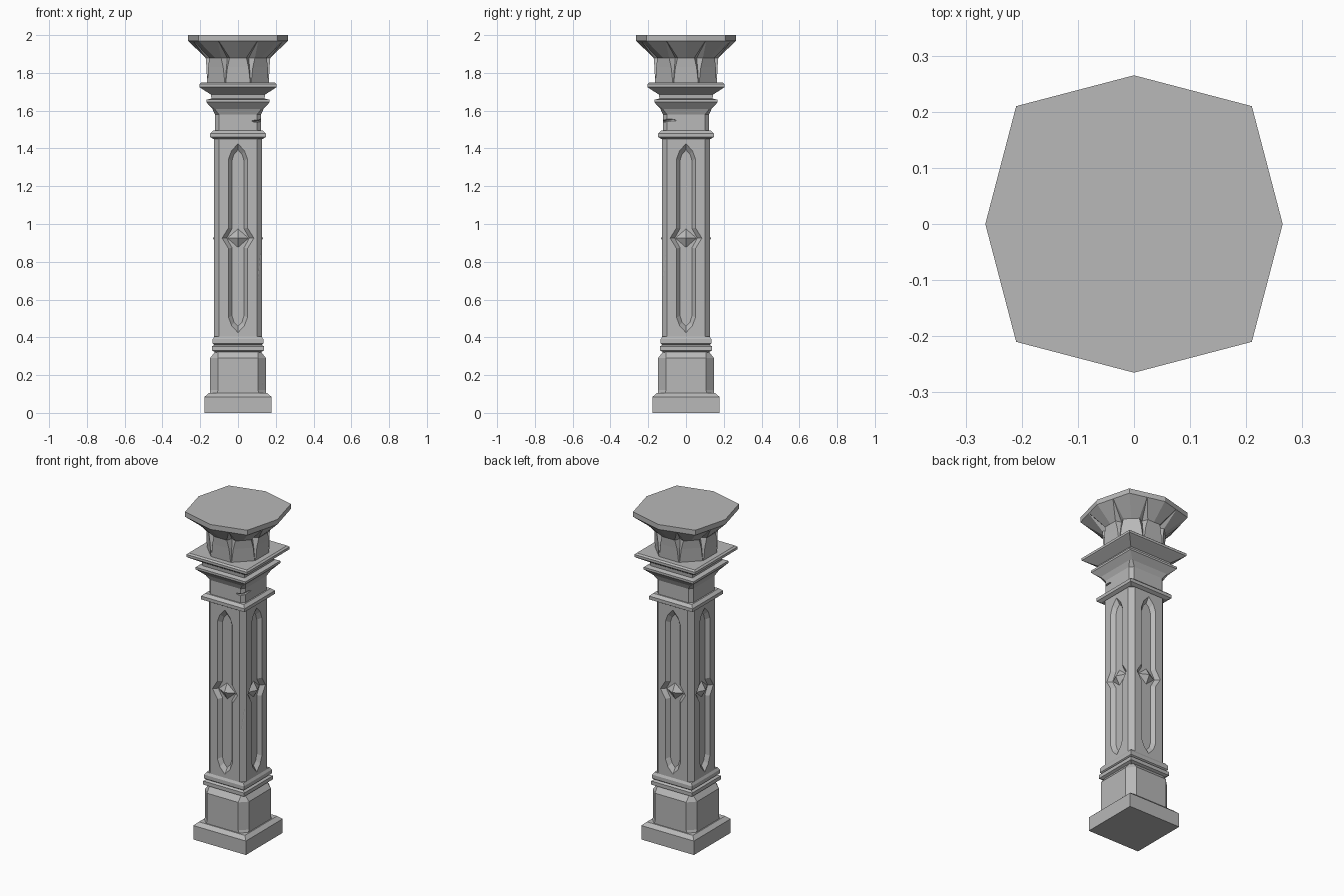
import bpy
import bmesh
from math import sin, cos, pi, radians
from mathutils import Matrix, Vector

if "Cube" in bpy.data.objects:
    bpy.data.objects.remove(bpy.data.objects["Cube"])

stone = bpy.data.materials.new("grey stone")
stone.use_nodes = True
GREY = (0.48, 0.48, 0.48, 1)
stone.diffuse_color = GREY
stone.node_tree.nodes["Principled BSDF"].inputs["Base Color"].default_value = GREY


def finish(name, bm):
    """Clean up a bmesh and turn it into a flat-shaded object."""
    bmesh.ops.remove_doubles(bm, verts=bm.verts, dist=0.0001)
    bmesh.ops.recalc_face_normals(bm, faces=bm.faces)
    mesh = bpy.data.meshes.new(name)
    bm.to_mesh(mesh)
    bm.free()
    mesh.materials.append(stone)
    obj = bpy.data.objects.new(name, mesh)
    bpy.context.collection.objects.link(obj)
    return obj


def loft(bm, rings):
    """Skin a stack of equal-length point rings and cap both ends."""
    loops = [[bm.verts.new(p) for p in ring] for ring in rings]
    n = len(loops[0])
    for a, b in zip(loops, loops[1:]):
        for i in range(n):
            j = (i + 1) % n
            bm.faces.new((a[i], a[j], b[j], b[i]))
    bm.faces.new(loops[0][::-1])
    bm.faces.new(loops[-1])


def square_ring(z, half, chamfer=0):
    """Square section with its corners cut off."""
    c = half - chamfer
    ring = []
    for k in range(4):
        turn = Matrix.Rotation(k * pi / 2, 3, 'Z')
        ring += [turn @ Vector((half, -c, z)), turn @ Vector((half, c, z))]
    return ring


def square_part(name, sections):
    bm = bmesh.new()
    loft(bm, [square_ring(*s) for s in sections])
    return finish(name, bm)


def cut(obj, cutter):
    """Subtract the cutter, keep the result and drop the cutter."""
    cutter.hide_render = True
    mod = obj.modifiers.new("cut", 'BOOLEAN')
    mod.operation, mod.object, mod.solver = 'DIFFERENCE', cutter, 'EXACT'
    graph = bpy.context.evaluated_depsgraph_get()
    mesh = bpy.data.meshes.new_from_object(obj.evaluated_get(graph))
    obj.modifiers.clear()
    obj.data = mesh
    bpy.data.objects.remove(cutter)


def chip(obj, place, size, tilt=0):
    """Knock a faceted chip out of a part."""
    bm = bmesh.new()
    move = Matrix.Translation(place) @ Matrix.Rotation(radians(tilt), 4, 'Z')
    bmesh.ops.create_icosphere(bm, subdivisions=1, radius=1,
                               matrix=move @ Matrix.Diagonal((*size, 1)))
    cut(obj, finish("chip_cutter", bm))


# Base: plinth, chamfered pedestal and two mouldings
square_part("plinth", [(0, .177), (.085, .177), (.105, .155)])
pedestal = square_part("pedestal", [
    (.09, .148, .03), (.12, .148, .043), (.29, .148, .043), (.33, .117, .01)])
square_part("base_mouldings", [
    (.32, .117), (.33, .138), (.352, .138), (.36, .125),
    (.367, .134), (.39, .134), (.405, .125)])

# Shaft with a pointed, sloping recess on every side
shaft = square_part("shaft", [(.40, .126, .026), (1.46, .126, .026)])
MID = .925


def panel_ring(quarter, y):
    """Mirror a quarter outline into a full one, tip to tip."""
    right = quarter + [(x, -z) for x, z in quarter[-2::-1]]
    full = right + [(-x, z) for x, z in right[-2:0:-1]]
    return [Vector((x, y, z + MID)) for x, z in full]


OUTER = [(0, .5), (.034, .463), (.05, .42), (.05, .055), (.084, 0)]
INNER = [(0, .467), (.021, .445), (.032, .41), (.032, .05), (.06, 0)]
panels = bmesh.new()
bosses = bmesh.new()
for k in range(4):
    turn = Matrix.Rotation(k * pi / 2, 3, 'Z')
    loft(panels, [[turn @ p for p in panel_ring(q, y)] for q, y in
                  ((OUTER, -.15), (OUTER, -.126), (INNER, -.104))])
    # Four-sided boss at the middle of the recess
    base = [bosses.verts.new(turn @ Vector((x, -.102, MID + z)))
            for x, z in ((.06, 0), (0, .052), (-.06, 0), (0, -.052))]
    apex = bosses.verts.new(turn @ Vector((0, -.132, MID)))
    for i in range(4):
        bosses.faces.new((base[i], base[(i + 1) % 4], apex))
    bosses.faces.new(base[::-1])
cut(shaft, finish("panel_cutter", panels))
finish("panel_bosses", bosses)

# Collar, flared neck and square abacus
square_part("collar", [(1.45, .13), (1.46, .147), (1.48, .147), (1.495, .13)])
neck = square_part("neck", [
    (1.48, .122, .021), (1.58, .122, .021), (1.61, .136, .012),
    (1.645, .168), (1.658, .168), (1.664, .142)])
square_part("abacus", [(1.655, .14), (1.685, .143), (1.72, .198),
                       (1.725, .205), (1.74, .205), (1.748, .195)])

# Capital: eight lobes split by grooves, flaring to a pointed slab
def lobed_ring(z, flat, groove, gap):
    ring = []
    for k in range(8):
        for deg, r in ((0, flat), (22.5 - gap, flat / cos(radians(22.5 - gap))),
                       (22.5, groove), (22.5 + gap, flat / cos(radians(22.5 - gap)))):
            a = radians(45 * k + deg)
            ring.append(Vector((r * cos(a), r * sin(a), z)))
    return ring


def slab_ring(z):
    corners = [Vector((.265, 0, z)), Vector((.21, .21, z))]
    ring = []
    for k in range(4):
        turn = Matrix.Rotation(k * pi / 2, 3, 'Z')
        a, b, c = turn @ corners[0], turn @ corners[1], turn @ Vector((0, .265, z))
        for p, q in ((a, b), (b, c)):
            ring += [p, p.lerp(q, .49), p.lerp(q, .5), p.lerp(q, .51)]
    return ring


capital = bmesh.new()
loft(capital, [lobed_ring(1.74, .163, .176, .6), lobed_ring(1.83, .167, .160, 4),
               lobed_ring(1.88, .171, .148, 8), slab_ring(1.97), slab_ring(2)])
finish("capital", capital)

# Weathering along the edges
chip(pedestal, (.155, -.135, .19), (.05, .03, .09), 40)
chip(shaft, (.127, -.127, .78), (.03, .024, .14), 45)
chip(shaft, (-.127, -.127, 1.30), (.03, .021, .12), -45)
chip(shaft, (.127, .127, 1.1), (.03, .02, .1), -45)
chip(neck, (.11, -.13, 1.545), (.06, .03, .008), 20)
chip(neck, (.13, -.1, 1.55), (.025, .06, .008), 0)
